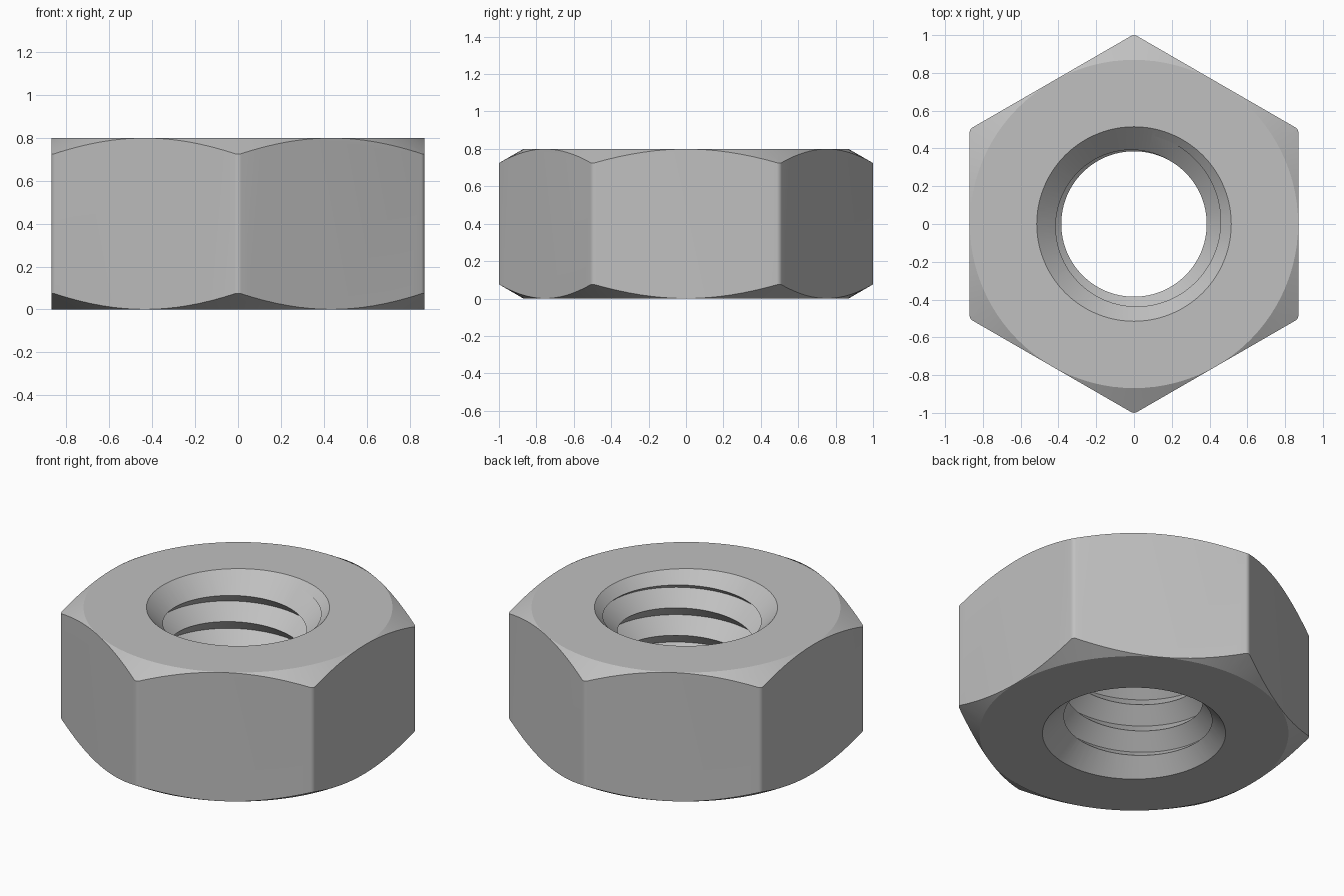
import bpy
import bmesh
from math import cos, sin, tan, pi, radians
from mathutils import Matrix

HEIGHT = 0.8
APOTHEM = 0.87
MINOR, MAJOR, PITCH = 0.385, 0.478, 0.17
SEGMENTS = 96

default = bpy.data.objects.get("Cube")
if default:
    bpy.data.objects.remove(default, do_unlink=True)


def to_object(bm, name):
    bmesh.ops.recalc_face_normals(bm, faces=bm.faces)
    mesh = bpy.data.meshes.new(name)
    bm.to_mesh(mesh)
    bm.free()
    obj = bpy.data.objects.new(name, mesh)
    bpy.context.collection.objects.link(obj)
    return obj


def frustum(name, r_low, r_high, z_low, z_high, sides=SEGMENTS):
    bm = bmesh.new()
    bmesh.ops.create_cone(bm, cap_ends=True, segments=sides, radius1=r_low,
                          radius2=r_high, depth=z_high - z_low,
                          matrix=Matrix.Translation((0, 0, (z_low + z_high) / 2)))
    return to_object(bm, name)


def combine(target, cutter, operation):
    """Apply a boolean and discard the helper."""
    mod = target.modifiers.new(cutter.name, 'BOOLEAN')
    mod.operation, mod.solver, mod.object = operation, 'EXACT', cutter
    bpy.context.view_layer.objects.active = target
    bpy.ops.object.modifier_apply(modifier=mod.name)
    bpy.data.objects.remove(cutter, do_unlink=True)


def chamfer_envelope():
    """Double cone, 30 degree slope, that trims the hexagon's corners."""
    mid = HEIGHT / 2
    rim = APOTHEM - 0.001
    wide = rim + mid / tan(radians(30))
    bm = bmesh.new()
    rings = []
    for r, z in ((rim, 0), (wide, mid), (rim, HEIGHT)):
        rings.append([bm.verts.new((r * cos(2 * pi * j / SEGMENTS),
                                    r * sin(2 * pi * j / SEGMENTS), z))
                      for j in range(SEGMENTS)])
    for a, b in zip(rings, rings[1:]):
        for j in range(SEGMENTS):
            n = (j + 1) % SEGMENTS
            bm.faces.new((a[j], a[n], b[n], b[j]))
    bm.faces.new(rings[0])
    bm.faces.new(rings[-1])
    return to_object(bm, "chamfer_envelope")


def thread_cutter():
    """Right-handed V-thread screw, longer than the nut at both ends."""
    rows, start = 24, 0.641 - 7 * PITCH
    bm = bmesh.new()
    columns = []
    for j in range(SEGMENTS):
        turn = j / SEGMENTS
        column = []
        for k in range(rows + (3 if j == 0 else 1)):
            r = MAJOR if k % 2 else MINOR
            column.append(bm.verts.new((r * cos(2 * pi * turn), r * sin(2 * pi * turn),
                                        start + PITCH * (turn + k / 2))))
        columns.append(column)
    # After one turn each row joins the row one pitch higher
    columns.append(columns[0][2:])
    for a, b in zip(columns, columns[1:]):
        for k in range(rows):
            bm.faces.new((a[k], b[k], b[k + 1], a[k + 1]))
    # Close both ends with fans
    open_edges = [e for e in bm.edges if e.is_boundary]
    low = bm.verts.new((0, 0, start - PITCH))
    high = bm.verts.new((0, 0, start + PITCH * (rows / 2 + 2)))
    for e in open_edges:
        tip = low if e.verts[0].co.z < HEIGHT / 2 else high
        bm.faces.new((e.verts[0], e.verts[1], tip))
    return to_object(bm, "thread_cutter")


# Hexagonal body with slightly rounded upright corners
circumradius = APOTHEM / cos(radians(30))
nut = frustum("hex_nut", circumradius, circumradius, -0.1, HEIGHT + 0.1, 6)
bm = bmesh.new()
bm.from_mesh(nut.data)
upright = [e for e in bm.edges if abs(e.verts[0].co.z - e.verts[1].co.z) > 0.1]
bmesh.ops.bevel(bm, geom=upright, offset=0.0173, segments=5, profile=0.5,
                affect='EDGES')
bm.to_mesh(nut.data)
bm.free()

# Chamfers, threaded hole and the countersink at each end
combine(nut, chamfer_envelope(), 'INTERSECT')
combine(nut, thread_cutter(), 'DIFFERENCE')
combine(nut, frustum("top_countersink", 0.315, 0.615, HEIGHT - 0.2, HEIGHT + 0.1),
        'DIFFERENCE')
combine(nut, frustum("bottom_countersink", 0.615, 0.315, -0.1, 0.2), 'DIFFERENCE')

# Plain steel grey
steel = bpy.data.materials.new("steel_grey")
steel.use_nodes = True
colour = (0.53, 0.53, 0.53, 1)
steel.diffuse_color = colour
steel.node_tree.nodes["Principled BSDF"].inputs["Base Color"].default_value = colour
nut.data.materials.clear()
nut.data.materials.append(steel)

bpy.ops.object.select_all(action='DESELECT')
nut.select_set(True)
bpy.context.view_layer.objects.active = nut
bpy.ops.object.shade_smooth_by_angle(angle=radians(25))
